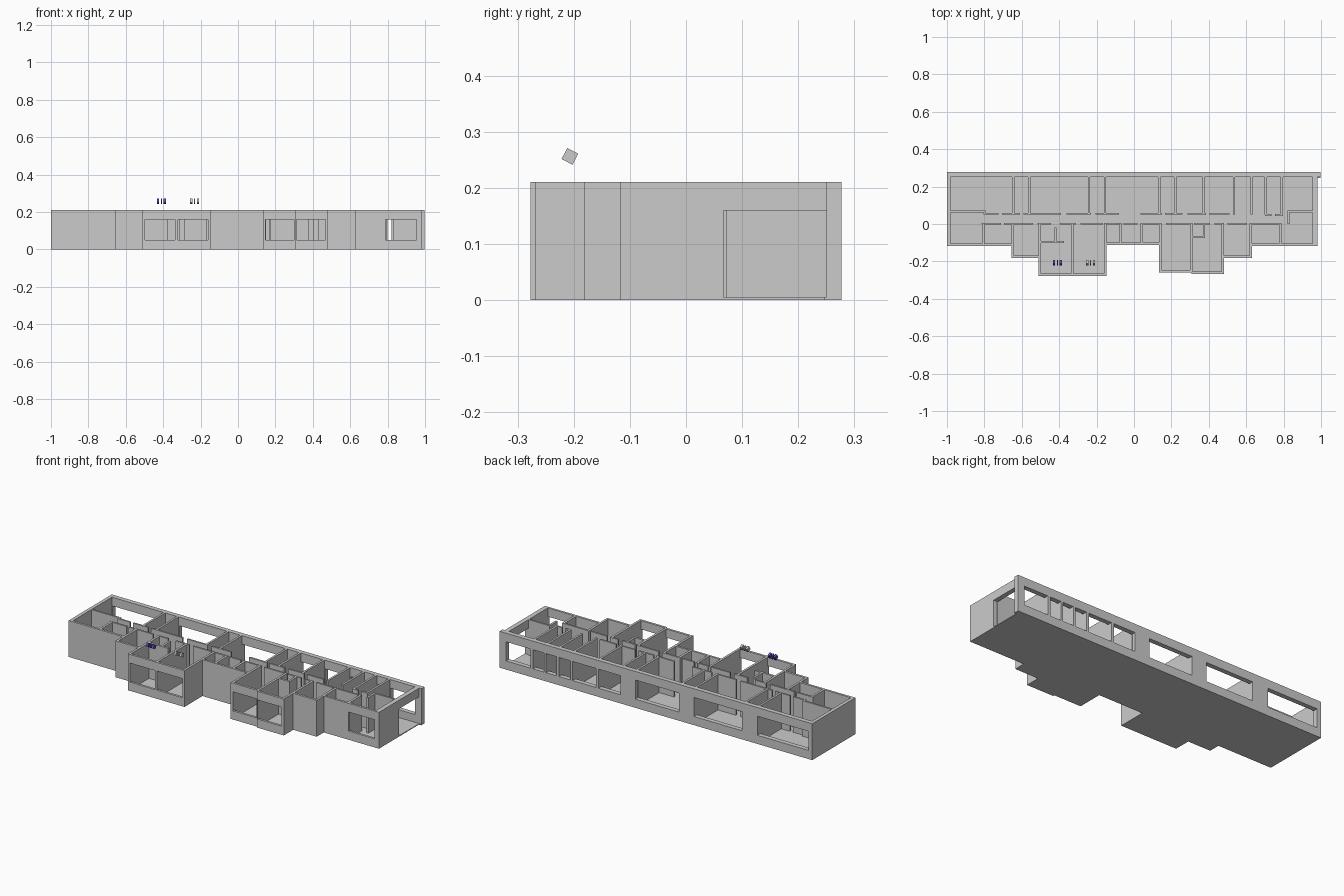
import bpy, bmesh, math
from mathutils import Matrix, Vector

if "Cube" in bpy.data.objects:
    bpy.data.objects.remove(bpy.data.objects["Cube"])

H = 0.21            # wall height
SILL, HEAD = 0.05, 0.16
FLOOR = 0.005


def add_box(bm, x0, x1, y0, y1, z0=0.0, z1=H):
    m = Matrix.Translation(((x0 + x1) / 2, (y0 + y1) / 2, (z0 + z1) / 2)) @ \
        Matrix.Diagonal((x1 - x0, y1 - y0, z1 - z0, 1))
    return bmesh.ops.create_cube(bm, size=1, matrix=m)


def wall_x(bm, y0, y1, x0, x1, openings=(), sill=SILL):
    """Wall running along x, with window openings given as (start, end)."""
    pos = x0
    for a, b in sorted(openings):
        add_box(bm, pos, a, y0, y1)
        if sill > 0:
            add_box(bm, a, b, y0, y1, 0, sill)
        add_box(bm, a, b, y0, y1, HEAD, H)
        pos = b
    add_box(bm, pos, x1, y0, y1)


def finish(bm, name, mat=None):
    bmesh.ops.recalc_face_normals(bm, faces=bm.faces)
    me = bpy.data.meshes.new(name)
    bm.to_mesh(me)
    bm.free()
    ob = bpy.data.objects.new(name, me)
    bpy.context.collection.objects.link(ob)
    if mat:
        me.materials.append(mat)
    return ob


# Floor slab following the stepped outline
outline = [(-1, .277), (-1, -.117), (-.655, -.117), (-.655, -.182), (-.51, -.182),
           (-.51, -.277), (-.148, -.277), (-.148, -.112), (.135, -.112), (.135, -.259),
           (.308, -.259), (.308, -.268), (.48, -.268), (.48, -.182), (.63, -.182),
           (.63, -.117), (.982, -.117), (.982, .247), (.997, .247), (.997, .277)]
bm = bmesh.new()
f = bm.faces.new([bm.verts.new((x, y, 0)) for x, y in outline])
r = bmesh.ops.extrude_face_region(bm, geom=[f])
bmesh.ops.translate(bm, vec=(0, 0, FLOOR),
                    verts=[v for v in r["geom"] if isinstance(v, bmesh.types.BMVert)])
finish(bm, "floor")

# Back wall with nine windows
bm = bmesh.new()
wall_x(bm, .25, .277, -1, .997,
       [(-.975, -.65), (-.55, -.245), (-.15, .13), (.225, .365), (.38, .53),
        (.545, .618), (.632, .70), (.712, .783), (.80, .955)])
finish(bm, "back_wall")

# Left wall and right wall with the wide doorway
bm = bmesh.new()
add_box(bm, -1, -.98, -.117, .25)
finish(bm, "left_wall")
bm = bmesh.new()
add_box(bm, .955, .982, -.117, .067)
add_box(bm, .955, .982, .067, .25, HEAD, H)
finish(bm, "right_wall")

# Stepped front walls
bm = bmesh.new()
T = .013
wall_x(bm, -.117, -.104, -.98, -.645)
wall_x(bm, -.182, -.169, -.655, -.50)
wall_x(bm, -.277, -.264, -.51, -.148, [(-.498, -.335), (-.322, -.16)])
wall_x(bm, -.112, -.10, -.15, .14)
wall_x(bm, -.259, -.246, .135, .308, [(.147, .299)])
wall_x(bm, -.268, -.255, .308, .48, [(.312, .467)])
wall_x(bm, -.182, -.169, .475, .63)
wall_x(bm, -.117, -.104, .62, .956, [(.787, .955)])
finish(bm, "front_walls")

# Walls running front to back between the front rooms: x centre, front end
bm = bmesh.new()
for x, y in [(-.805, -.106), (-.6485, -.181), (-.5035, -.276), (-.33, -.27),
             (-.1545, -.276), (-.072, -.105), (.042, -.105), (.1415, -.258),
             (.3055, -.259), (.4735, -.267), (.6235, -.181), (.781, -.11)]:
    add_box(bm, x - T / 2, x + T / 2, y, .006)
finish(bm, "front_room_dividers")

# Walls between the back rooms
bm = bmesh.new()
for x in (-.645, -.56, -.24, -.155, .135, .22, .372, .535, .628, .705, .79):
    add_box(bm, x - .006, x + .006, .05, .255)
finish(bm, "back_room_dividers")

# Corridor walls, gaps are the doorways
bm = bmesh.new()
for a, b in [(-.805, -.725), (-.705, -.61), (-.59, -.39), (-.36, -.23), (-.205, -.08),
             (.035, .15), (.165, .26), (.285, .385), (.405, .51), (.70, .735),
             (.755, .796)]:
    y = .055 if b < .6 else .048
    add_box(bm, a, b, y - .005, y + .005)
finish(bm, "corridor_back_wall")
bm = bmesh.new()
for a, b in [(-.815, -.71), (-.695, -.54), (-.515, -.445), (-.395, -.31), (-.285, -.165),
             (-.145, -.08), (-.055, .02), (.04, .145), (.17, .30), (.32, .405),
             (.43, .47), (.50, .605), (.625, .785)]:
    add_box(bm, a, b, -.004, .006)
finish(bm, "corridor_front_wall")

# Small closet and lobby partitions
bm = bmesh.new()
for p in [(-.985, -.795, .062, .072), (-.805, -.795, .05, .072),
          (-.50, -.375, -.102, -.09), (-.426, -.414, -.098, -.02),
          (.305, .38, -.075, -.063), (.369, .38, -.07, .0),
          (.82, .832, 0, .072), (.82, .96, .062, .072)]:
    add_box(bm, *p)
finish(bm, "closet_partitions")

# Tilted floating room markers: plain small bars
blue = bpy.data.materials.new("marker_blue")
blue.diffuse_color = (.10, .08, .45, 1)
blue.use_nodes = True
blue.node_tree.nodes["Principled BSDF"].inputs["Base Color"].default_value = blue.diffuse_color
for name, cx, mat in (("left_marker", -.41, blue), ("right_marker", -.232, None)):
    bm = bmesh.new()
    for dx, w in ((-.018, .012), (0, .006), (.018, .012)):
        add_box(bm, dx - w / 2, dx + w / 2, -.011, .011, -.011, .011)
    ob = finish(bm, name, mat)
    ob.location = (cx, -.207, .256)
    ob.rotation_euler = (math.radians(-27), 0, 0)
